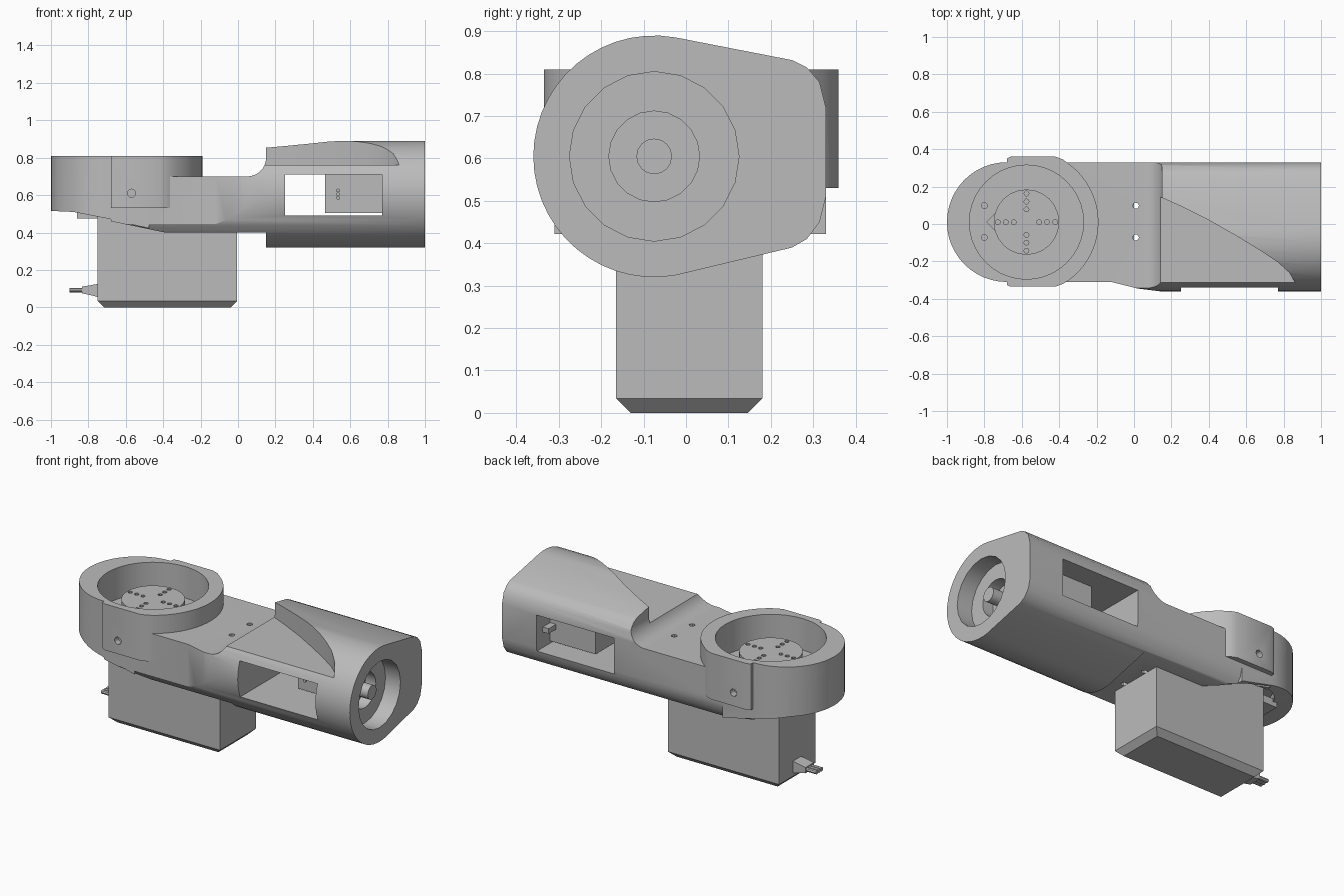
import bpy, bmesh, math
from math import cos, sin, pi, radians
from mathutils import Matrix, Vector

cube = bpy.data.objects.get("Cube")
if cube:
    bpy.data.objects.remove(cube, do_unlink=True)

grey = bpy.data.materials.new("plain grey")
grey.use_nodes = True
grey.diffuse_color = (0.5, 0.5, 0.5, 1)
grey.node_tree.nodes["Principled BSDF"].inputs["Base Color"].default_value = (0.5, 0.5, 0.5, 1)

# Maps (u, v, depth) of a flat outline into space along each axis
AXES = {"x": lambda u, v, d: (d, u, v), "y": lambda u, v, d: (u, d, v), "z": lambda u, v, d: (u, v, d)}


def prism(name, axis, outline, lo, hi):
    """Extrude a flat outline along an axis."""
    bm = bmesh.new()
    face = bm.faces.new([bm.verts.new(AXES[axis](u, v, lo)) for u, v in outline])
    ext = bmesh.ops.extrude_face_region(bm, geom=[face])
    verts = [g for g in ext["geom"] if isinstance(g, bmesh.types.BMVert)]
    bmesh.ops.translate(bm, verts=verts, vec=AXES[axis](0, 0, hi - lo))
    bmesh.ops.recalc_face_normals(bm, faces=bm.faces[:])
    mesh = bpy.data.meshes.new(name)
    bm.to_mesh(mesh)
    bm.free()
    mesh.materials.append(grey)
    obj = bpy.data.objects.new(name, mesh)
    bpy.context.collection.objects.link(obj)
    return obj


def arc(cu, cv, r, a, b, n):
    return [(cu + r * cos(radians(a + (b - a) * i / n)), cv + r * sin(radians(a + (b - a) * i / n)))
            for i in range(n + 1)]


def cyl(name, axis, cu, cv, r, lo, hi, n=32):
    return prism(name, axis, arc(cu, cv, r, 0, 360, n)[:-1], lo, hi)


def box(name, x, y, z):
    return prism(name, "z", [(x[0], y[0]), (x[1], y[0]), (x[1], y[1]), (x[0], y[1])], *z)


def combine(obj, tool, mode="DIFFERENCE"):
    """Apply a boolean and discard the tool."""
    mod = obj.modifiers.new("bool", "BOOLEAN")
    mod.operation, mod.object, mod.solver = mode, tool, "EXACT"
    deps = bpy.context.evaluated_depsgraph_get()
    mesh = bpy.data.meshes.new_from_object(obj.evaluated_get(deps))
    obj.modifiers.clear()
    obj.data = mesh
    bpy.data.objects.remove(tool, do_unlink=True)


CX, CY = -0.575, 0.01      # turntable axis
SY, SZ = -0.075, 0.605     # end shaft axis

# Arm: rounded cross-section trimmed by the side profile
section = arc(SY, SZ, 0.285, 80, 280, 28) + [
    (0.25, 0.39), (0.285, 0.41), (0.315, 0.45), (0.33, 0.51),
    (0.33, 0.72), (0.315, 0.78), (0.285, 0.815), (0.25, 0.832)]
arm = prism("arm", "x", section, -0.68, 1.0)
side = [(1.1, 0.2), (1.1, 1), (0.15, 1)] + arc(0.05, 0.8, 0.1, 0, -90, 8) + [
    (-0.8, 0.7), (-0.8, 0.485), (-0.39, 0.4), (0.15, 0.4), (0.15, 0.2)]
combine(arm, prism("trim", "y", side, -0.6, 0.6), "INTERSECT")
combine(arm, prism("neck_cut", "z", [(-0.9, -0.6), (0.15, -0.6), (0.14, -0.36), (0.02, -0.345),
                                     (-0.12, -0.31), (-0.9, -0.31)], 0.2, 0.9))

# Lowered front deck with a curved ridge
ridge = [(0.14, 0.145), (0.25, 0.095), (0.4, 0.02), (0.55, -0.065), (0.68, -0.145),
         (0.77, -0.205), (0.83, -0.26), (0.86, -0.31)]
combine(arm, prism("deck_cut", "z", ridge + [(0.86, -0.5), (0.1, -0.5), (0.1, 0.145)], 0.76, 1.0))

# Side window through the arm, recess and shaft hole in the end
combine(arm, box("window_cut", (0.25, 0.77), (-0.6, 0.6), (0.49, 0.71)))
combine(arm, cyl("recess_cut", "x", SY, SZ, 0.2, 0.9, 1.1, 20))
combine(arm, cyl("hole_cut", "x", SY, SZ, 0.107, 0.83, 1.1, 20))

# Round turntable housing
lower = [(CX + 0.1, CY - 0.32)] + [(CX + 0.1, CY + 0.32)] + arc(-0.68, CY, 0.32, 90, 270, 24)
housing = prism("housing", "z", lower, 0.35, 0.75)
combine(housing, prism("slope_cut", "y", [(-1.1, 0.2), (-0.3, 0.2), (-0.3, 0.385), (-0.39, 0.402),
                                          (-0.7, 0.475), (-0.88, 0.51), (-1.1, 0.52)], -0.6, 0.6))
upper = (arc(-0.68, CY, 0.32, 90, 270, 24) + [(-0.68, -0.325), (-0.66, -0.335), (-0.42, -0.335), (-0.38, -0.32)]
         + arc(CX, CY, 0.385, -54, 54, 20) + [(-0.38, 0.345), (-0.42, 0.36), (-0.66, 0.36), (-0.68, 0.35)])
combine(housing, prism("rim", "z", upper, 0.53, 0.81), "UNION")
combine(arm, housing, "UNION")
combine(arm, cyl("bore_cut", "z", CX, CY, 0.305, 0.62, 1, 40))
combine(arm, cyl("underside_cut", "z", CX, CY, 0.3, 0.3, 0.56, 40))

# Screw holes
for x in (-0.8, 0.01):
    for y in (-0.072, 0.098):
        combine(arm, cyl("screw_cut", "z", x, y, 0.016, 0.2, 0.9, 12))
for lo, hi in ((-0.5, -0.3), (0.32, 0.5)):
    combine(arm, cyl("tab_hole_cut", "y", -0.57, 0.61, 0.022, lo, hi, 12))

# Turntable disc with a cross of holes and a pointer
disc = cyl("turntable", "z", CX, CY, 0.175, 0.6, 0.73, 24)
for i in range(4):
    for r in (0.068, 0.11, 0.153):
        a = i * pi / 2
        combine(disc, cyl("disc_hole_cut", "z", CX + r * cos(a), CY + r * sin(a), 0.013, 0.68, 0.8, 10))
pointer = prism("pointer", "z", [(-0.79, CY), (-0.74, CY - 0.05), (-0.74, CY + 0.05)], 0.61, 0.635)

# Lower motor: box with a chamfered base, mounting flange and lead
motor = box("lower_motor", (-0.75, -0.005), (-0.165, 0.18), (0, 0.6))
bm = bmesh.new()
bm.from_mesh(motor.data)
base = [e for e in bm.edges if all(v.co.z < 0.01 for v in e.verts)]
bmesh.ops.bevel(bm, geom=base, offset=0.034, segments=1, affect="EDGES")
bm.to_mesh(motor.data)
bm.free()
flange = box("motor_flange", (-0.86, 0.0), (-0.14, 0.16), (0.475, 0.52))
plug = prism("lead_plug", "y", [(-0.75, 0.055), (-0.75, 0.125), (-0.79, 0.118), (-0.835, 0.11),
                                (-0.835, 0.075), (-0.79, 0.066)], -0.03, 0.05)
wires = [cyl("lead_wire", "x", y, 0.092, 0.012, -0.9, -0.83, 8) for y in (-0.014, 0.01, 0.034)]

# Inner motor seen through the window, with its end shaft
inner = box("inner_motor", (0.465, 0.78), (-0.09, 0.2), (0.505, 0.72))
for z in (0.585, 0.605, 0.625):
    cyl("motor_pin", "y", 0.535, z, 0.01, -0.13, -0.08, 8)
bracket = box("motor_bracket", (0.73, 0.775), (0.19, 0.27), (0.585, 0.615))
shaft = cyl("end_shaft", "x", SY, SZ, 0.042, 0.78, 0.95, 16)

# Smooth round surfaces, keep hard edges
bpy.ops.object.select_all(action="DESELECT")
for obj in (arm, disc, shaft, *wires):
    obj.select_set(True)
bpy.context.view_layer.objects.active = arm
bpy.ops.object.shade_smooth_by_angle(angle=radians(30))
